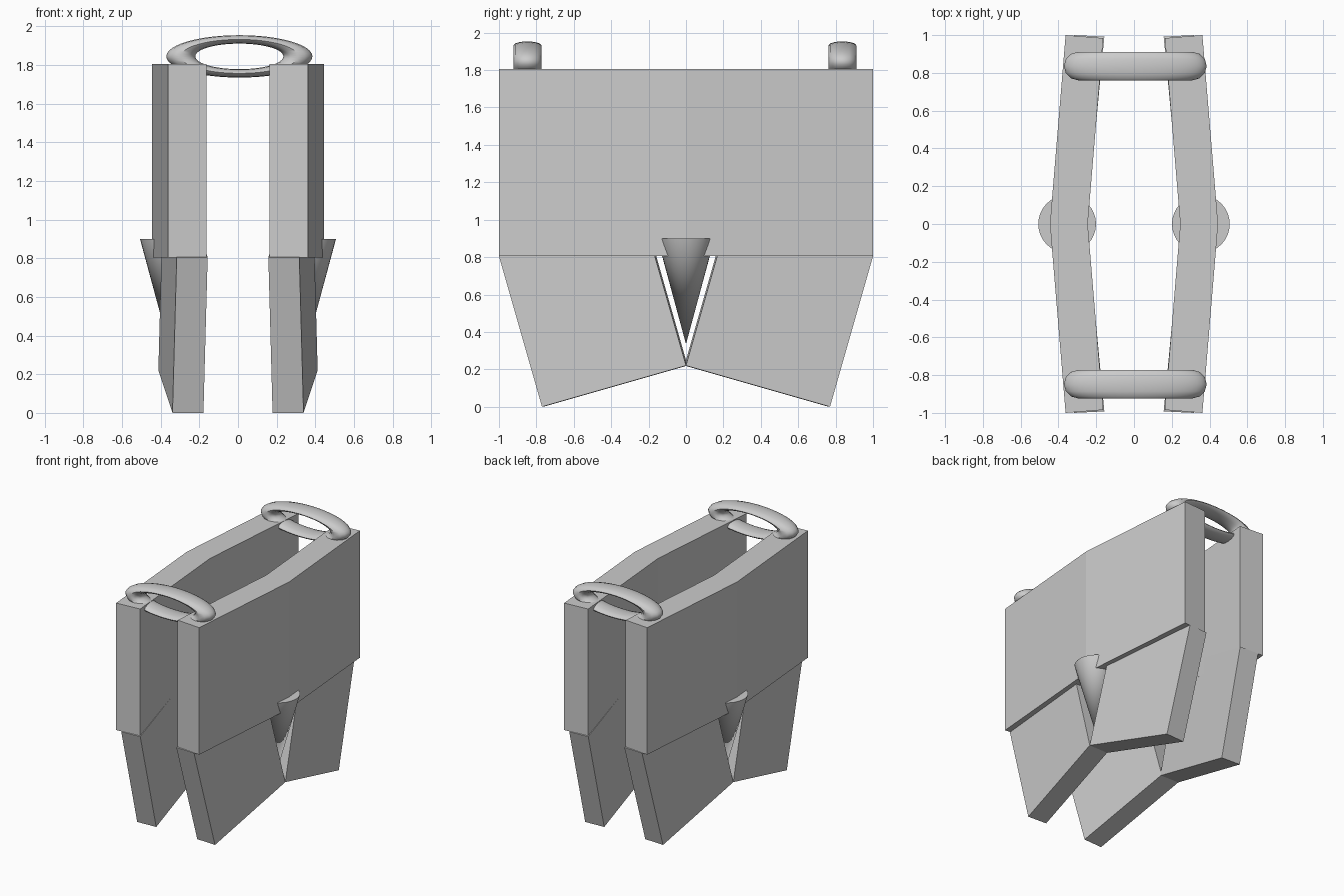
import bpy, bmesh, math
from mathutils import Vector

if "Cube" in bpy.data.objects:
    bpy.data.objects.remove(bpy.data.objects["Cube"])


def prism(name, profile, offset):
    """Extrude a closed 3D outline along an offset vector."""
    bm = bmesh.new()
    face = bm.faces.new([bm.verts.new(p) for p in profile])
    ext = bmesh.ops.extrude_face_region(bm, geom=[face])
    moved = [v for v in ext["geom"] if isinstance(v, bmesh.types.BMVert)]
    bmesh.ops.translate(bm, verts=moved, vec=Vector(offset))
    bmesh.ops.recalc_face_normals(bm, faces=bm.faces)
    mesh = bpy.data.meshes.new(name)
    bm.to_mesh(mesh)
    bm.free()
    obj = bpy.data.objects.new(name, mesh)
    bpy.context.collection.objects.link(obj)
    return obj


# Plan outline of the bent upper panel
plan = [(0.362, -1.0), (0.445, 0), (0.362, 1.0),
        (0.163, 0.984), (0.245, 0), (0.163, -0.984)]
# Side outline of one tilted lower flap
flap = [(0.77, 0.0), (0.0, 0.22), (0.23, 1.025), (1.0, 0.805)]

for side, s in (("left", -1), ("right", 1)):
    prism(f"{side}_upper_panel", [(s * x, y, 0.805) for x, y in plan], (0, 0, 1))

    # Pair of flaps splayed about the centre, following the panel bend
    for end, e in (("front", -1), ("back", 1)):
        pts = [(s * (0.412 - 0.095 * y), e * y, z) for y, z in flap]
        prism(f"{side}_{end}_lower_flap", pts, (-s * 0.16, -e * 0.008, 0))

    # Downward cone filling the notch between the flaps
    bpy.ops.mesh.primitive_cone_add(vertices=32, radius1=0, radius2=0.153, depth=0.565,
                                    location=(s * 0.354, 0, 0.6175))
    cone = bpy.context.object
    cone.name = f"{side}_cone"
    bpy.ops.object.shade_smooth_by_angle(angle=math.radians(30))

# Flattened rings joining the two panels
for end, y in (("front", -0.848), ("back", 0.836)):
    bpy.ops.mesh.primitive_torus_add(major_radius=0.303, minor_radius=0.075,
                                     major_segments=48, minor_segments=12,
                                     location=(0.007, y, 1.844),
                                     rotation=(math.pi / 2, 0, 0))
    ring = bpy.context.object
    ring.name = f"{end}_ring"
    ring.scale = (1, 0.29, 1)
    bpy.ops.object.transform_apply(location=False, rotation=True, scale=True)
    bpy.ops.object.shade_smooth_by_angle(angle=math.radians(40))
